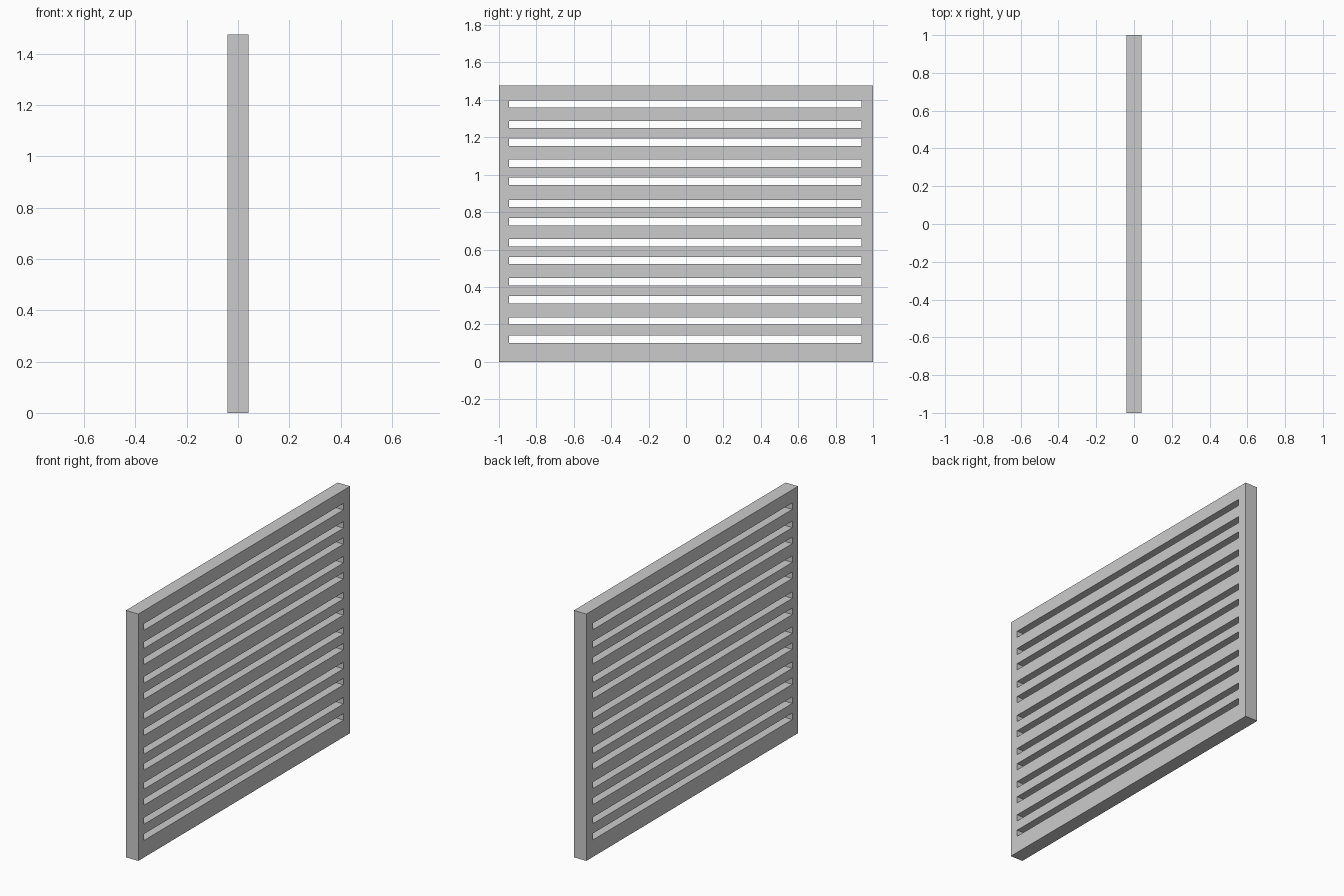
import bpy
import bmesh

if "Cube" in bpy.data.objects:
    bpy.data.objects.remove(bpy.data.objects["Cube"])

HALF_DEPTH = 0.041
HEIGHT = 1.476
SLOT_HALF = 0.0195
SLOT_Y = (-0.946, 0.938)
SLOT_CENTRES = [0.121, 0.218, 0.332, 0.428, 0.541, 0.637, 0.749,
                0.846, 0.965, 1.061, 1.173, 1.269, 1.378]

# Grid lines of the panel face: side rails in y, slot edges in z
ys = [-1.0, *SLOT_Y, 1.0]
zs = [0.0]
for c in SLOT_CENTRES:
    zs += [c - SLOT_HALF, c + SLOT_HALF]
zs.append(HEIGHT)

bm = bmesh.new()
grid = [[bm.verts.new((-HALF_DEPTH, y, z)) for y in ys] for z in zs]

# Fill every cell except the slots (odd rows of the middle column)
for row in range(len(zs) - 1):
    for col in range(len(ys) - 1):
        if col == 1 and row % 2 == 1:
            continue
        bm.faces.new((grid[row][col], grid[row + 1][col],
                      grid[row + 1][col + 1], grid[row][col + 1]))

# Thicken the face into a panel, with walls round the rim and slots
ext = bmesh.ops.extrude_face_region(bm, geom=bm.faces[:], use_keep_orig=True)
moved = [g for g in ext["geom"] if isinstance(g, bmesh.types.BMVert)]
bmesh.ops.translate(bm, verts=moved, vec=(2 * HALF_DEPTH, 0, 0))
bmesh.ops.recalc_face_normals(bm, faces=bm.faces[:])

mesh = bpy.data.meshes.new("slotted_panel")
bm.to_mesh(mesh)
bm.free()
panel = bpy.data.objects.new("slotted_panel", mesh)
bpy.context.collection.objects.link(panel)
